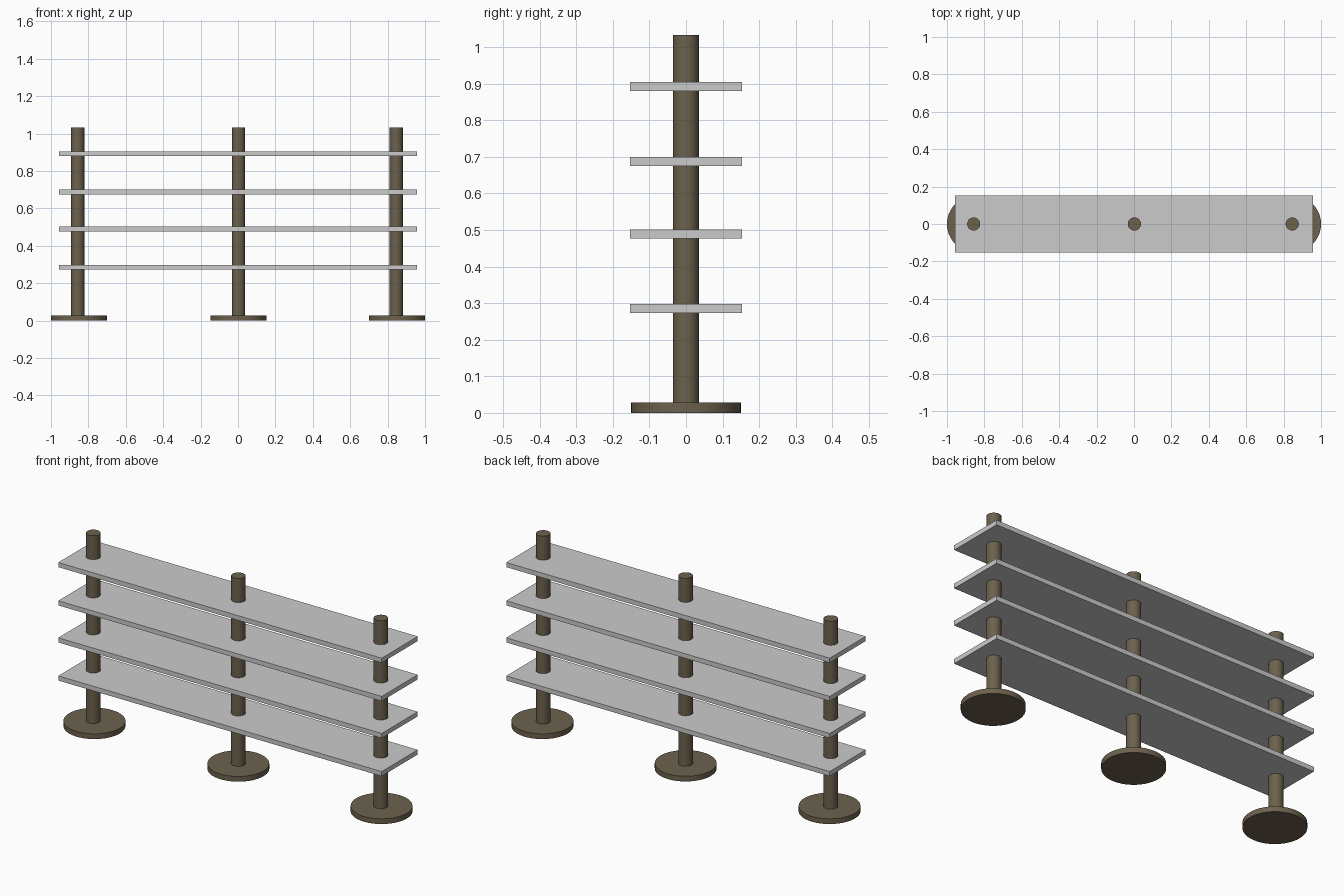
import bpy

if "Cube" in bpy.data.objects:
    bpy.data.objects.remove(bpy.data.objects["Cube"])

brown = bpy.data.materials.new("dark_bronze")
brown.diffuse_color = (0.15, 0.12, 0.075, 1)
brown.use_nodes = True
brown.node_tree.nodes["Principled BSDF"].inputs["Base Color"].default_value = brown.diffuse_color


def cylinder(name, x, radius, z0, z1):
    bpy.ops.mesh.primitive_cylinder_add(vertices=64, radius=radius, depth=z1 - z0,
                                        location=(x, 0, (z0 + z1) / 2))
    ob = bpy.context.object
    ob.name = name
    ob.data.materials.append(brown)
    bpy.ops.object.shade_smooth_by_angle()


def box(name, size, z0, z1):
    bpy.ops.mesh.primitive_cube_add(size=1, location=(0, 0, (z0 + z1) / 2))
    ob = bpy.context.object
    ob.name = name
    ob.scale = (size[0], size[1], z1 - z0)
    bpy.ops.object.transform_apply(location=False, rotation=False, scale=True)


# Round feet with a post standing on each
for side, foot_x, post_x in (("left", -0.85, -0.857), ("middle", 0.002, 0.002),
                             ("right", 0.85, 0.846)):
    cylinder(side + "_foot", foot_x, 0.15, 0, 0.028)
    cylinder(side + "_post", post_x, 0.035, 0.028, 1.033)

# Four shelf boards pierced by the posts
for i, z in enumerate((0.273, 0.477, 0.675, 0.88)):
    box(f"shelf_{i + 1}", (1.915, 0.305), z, z + 0.025)
